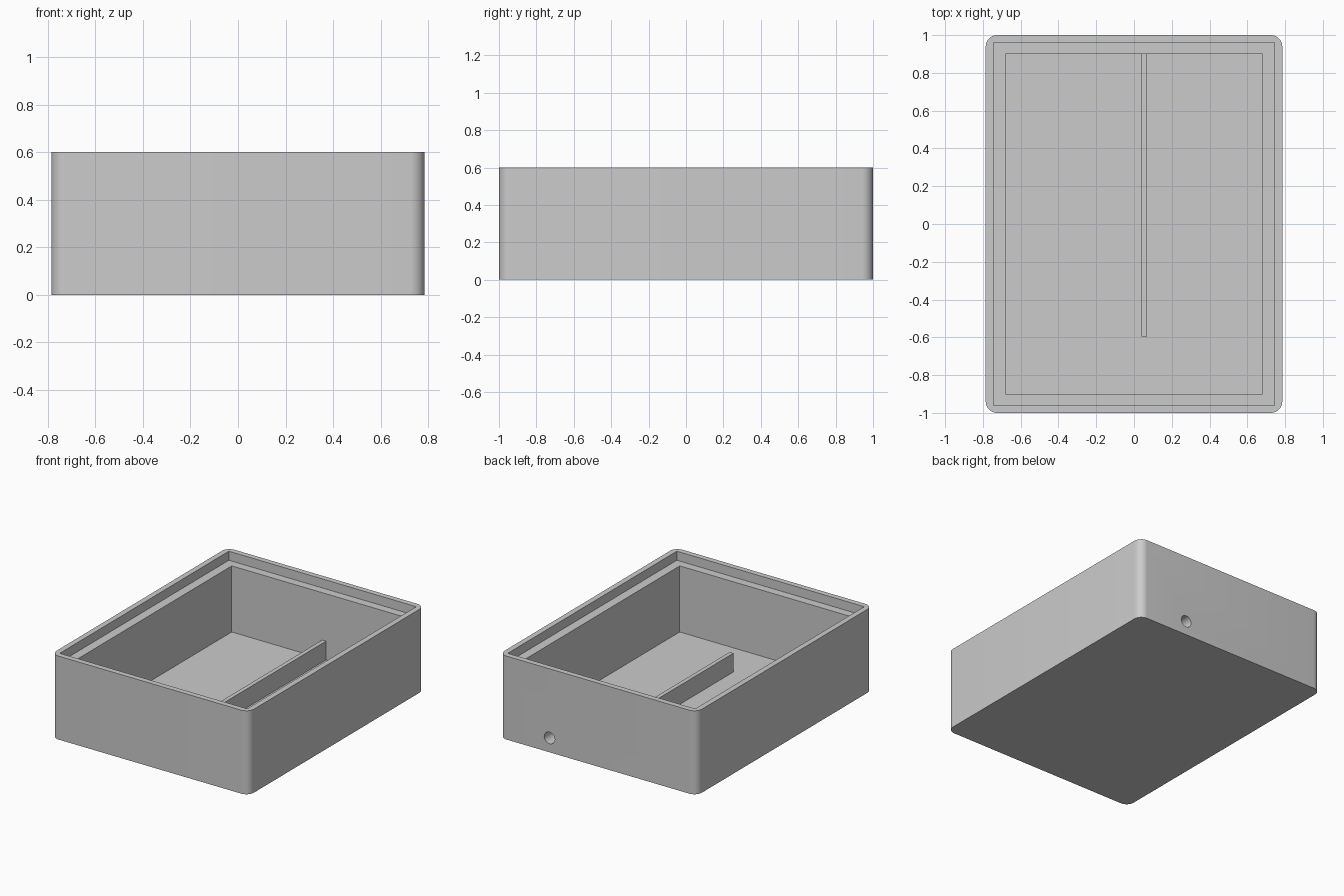
import bpy, bmesh, math

if "Cube" in bpy.data.objects:
    bpy.data.objects.remove(bpy.data.objects["Cube"], do_unlink=True)

grey = bpy.data.materials.new("plain grey")
grey.use_nodes = True
colour = (0.6, 0.6, 0.6, 1)
grey.diffuse_color = colour
grey.node_tree.nodes["Principled BSDF"].inputs["Base Color"].default_value = colour

HALF_X, HEIGHT, FLOOR, LEDGE = 0.785, 0.6, 0.06, 0.535


def box(name, x0, x1, y0, y1, z0, z1, corner=0):
    """Box between limits, with optional rounded upright edges."""
    bm = bmesh.new()
    bmesh.ops.create_cube(bm, size=1)
    for v in bm.verts:
        v.co = (x1 if v.co.x > 0 else x0,
                y1 if v.co.y > 0 else y0,
                z1 if v.co.z > 0 else z0)
    if corner:
        upright = [e for e in bm.edges
                   if abs(e.verts[0].co.z - e.verts[1].co.z) > 0.1]
        bmesh.ops.bevel(bm, geom=upright, offset=corner, segments=10,
                        profile=0.5, affect='EDGES')
    mesh = bpy.data.meshes.new(name)
    bm.to_mesh(mesh)
    bm.free()
    mesh.materials.append(grey)
    obj = bpy.data.objects.new(name, mesh)
    bpy.context.collection.objects.link(obj)
    return obj


def cut(target, cutter):
    """Subtract the cutter from the target, then discard the cutter."""
    bpy.context.view_layer.objects.active = target
    mod = target.modifiers.new("cut", 'BOOLEAN')
    mod.operation, mod.solver, mod.object = 'DIFFERENCE', 'EXACT', cutter
    bpy.ops.object.modifier_apply(modifier=mod.name)
    bpy.data.objects.remove(cutter, do_unlink=True)


# Open case: rounded block, main cavity, and a shallow lid recess
case = box("case", -HALF_X, HALF_X, -1, 1, 0, HEIGHT, corner=0.06)
cut(case, box("cavity_cutter", -0.68, 0.68, -0.9, 0.9, FLOOR, 0.8))
cut(case, box("lid_recess_cutter", -0.745, 0.745, -0.96, 0.96, LEDGE, 0.8))

# Cable hole through the back wall
bpy.ops.mesh.primitive_cylinder_add(vertices=40, radius=0.042, depth=0.3,
                                    location=(0.385, 1, 0.103),
                                    rotation=(math.pi / 2, 0, 0))
hole = bpy.context.object
hole.name = "cable_hole_cutter"
hole.data.materials.append(grey)
bpy.context.view_layer.update()
cut(case, hole)

# Low divider on the floor, joined to the back wall
divider = box("divider", 0.04, 0.07, -0.595, 0.91, FLOOR - 0.01, 0.195)

# Smooth the rounded corners and the hole, keep all other edges sharp
bpy.ops.object.select_all(action='DESELECT')
case.select_set(True)
bpy.context.view_layer.objects.active = case
bpy.ops.object.shade_smooth_by_angle(angle=math.radians(30))
